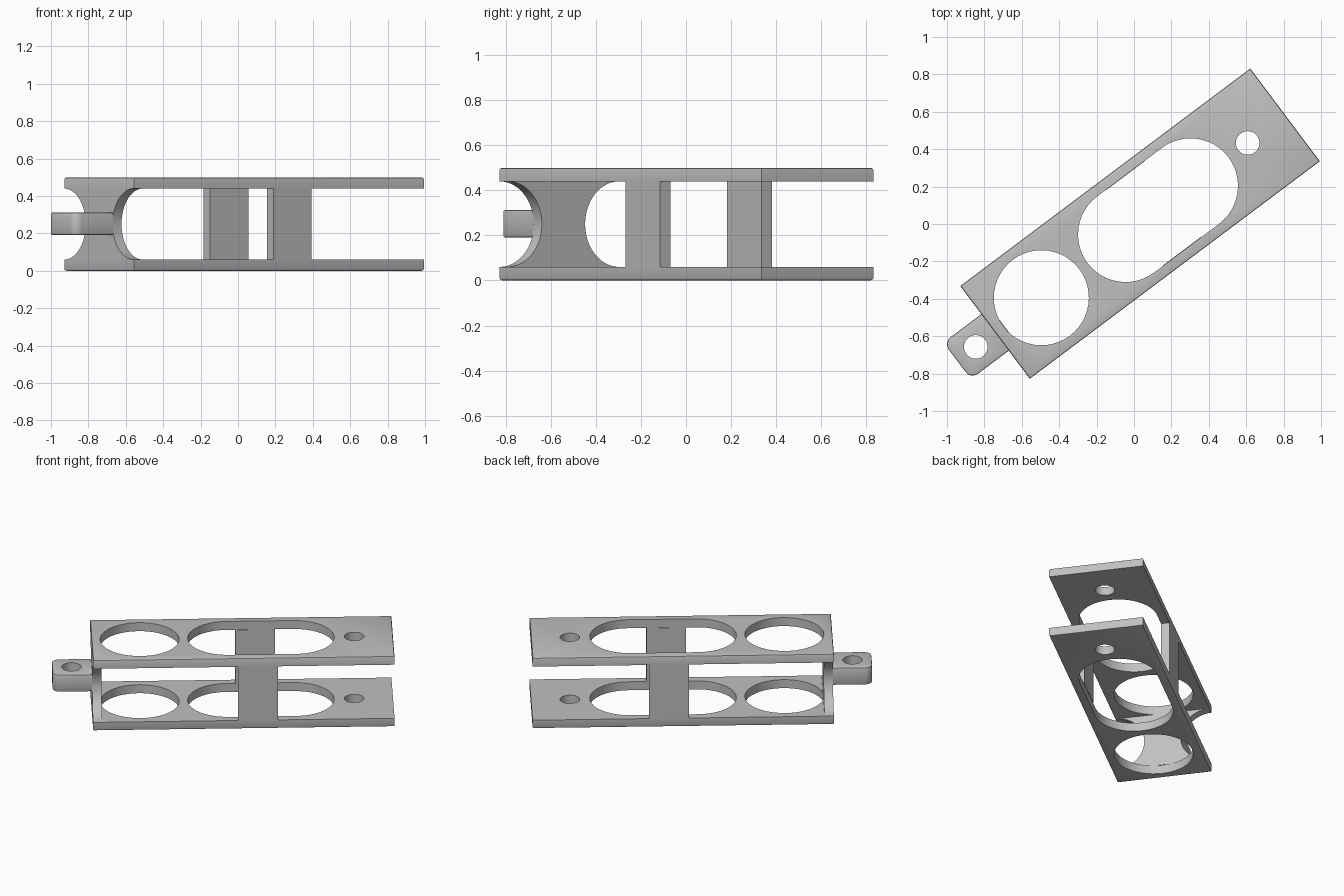
import bpy, bmesh, math
from mathutils import Matrix, Vector

cube = bpy.data.objects.get("Cube")
if cube:
    bpy.data.objects.remove(cube, do_unlink=True)

TURN = math.atan2(3, 4)          # whole model is turned about z
S0, S1 = -0.942, 0.996           # plate ends, along the length
MID, HALF = -0.018, 0.31         # centre line and half width
HEIGHT, THICK = 0.5, 0.06
HOLE, PIN = 0.254, 0.063         # large and small hole radii

grey = bpy.data.materials.new("light_grey")
grey.use_nodes = True
grey.diffuse_color = (0.53, 0.53, 0.53, 1)
grey.node_tree.nodes["Principled BSDF"].inputs["Base Color"].default_value = grey.diffuse_color


def add_object(name, bm):
    bmesh.ops.recalc_face_normals(bm, faces=bm.faces)
    mesh = bpy.data.meshes.new(name)
    bm.to_mesh(mesh)
    bm.free()
    mesh.materials.append(grey)
    ob = bpy.data.objects.new(name, mesh)
    ob.rotation_euler.z = TURN
    bpy.context.collection.objects.link(ob)
    return ob


def prism(points, offset):
    """Extrude a closed outline along the offset vector."""
    bm = bmesh.new()
    face = bm.faces.new([bm.verts.new(p) for p in points])
    grown = bmesh.ops.extrude_face_region(bm, geom=[face])["geom"]
    verts = [g for g in grown if isinstance(g, bmesh.types.BMVert)]
    bmesh.ops.translate(bm, verts=verts, vec=offset)
    return bm


def box(low, high):
    low, high = Vector(low), Vector(high)
    bm = bmesh.new()
    bmesh.ops.create_cube(bm, size=1)
    bmesh.ops.scale(bm, verts=bm.verts, vec=high - low)
    bmesh.ops.translate(bm, verts=bm.verts, vec=(low + high) / 2)
    return bm


def bevel(bm, edges, width, segments):
    bmesh.ops.bevel(bm, geom=edges, offset=width, segments=segments,
                    profile=0.5, affect='EDGES')


def slot_outline(a, b, radius, n=24):
    """Round-ended outline from a to b along the length; a circle if a == b."""
    pts = []
    for centre, start in ((b, -math.pi / 2), (a, math.pi / 2)):
        for i in range(n + (a != b)):
            ang = start + math.pi * i / n
            pts.append((centre + radius * math.cos(ang), MID + radius * math.sin(ang), -0.2))
    return pts


def cut(ob, a, b, radius):
    cutter = add_object("hole_cutter", prism(slot_outline(a, b, radius), (0, 0, 1)))
    cutter.hide_render = True
    mod = ob.modifiers.new("hole", 'BOOLEAN')
    mod.operation, mod.solver, mod.object = 'DIFFERENCE', 'EXACT', cutter
    select(ob)
    bpy.ops.object.modifier_apply(modifier=mod.name)
    bpy.data.objects.remove(cutter, do_unlink=True)


def select(ob):
    bpy.ops.object.select_all(action='DESELECT')
    ob.select_set(True)
    bpy.context.view_layer.objects.active = ob


parts = []

# Bottom and top plates, outer rims softened, each with three openings
for name, z, rim in (("bottom_plate", 0, 0), ("top_plate", HEIGHT - THICK, HEIGHT)):
    bm = box((S0, MID - HALF, z), (S1, MID + HALF, z + THICK))
    bevel(bm, [e for e in bm.edges if all(abs(v.co.z - rim) < 1e-4 for v in e.verts)], 0.01, 2)
    plate = add_object(name, bm)
    cut(plate, -0.633, -0.633, HOLE)
    cut(plate, -0.07, 0.364, HOLE)
    cut(plate, 0.746, 0.746, PIN)
    parts.append(plate)

# Side posts joining the plates
for name, side in (("left_post", -1), ("right_post", 1)):
    t = sorted((MID + side * HALF, MID + side * (HALF - 0.058)))
    parts.append(add_object(name, box((-0.01, t[0], THICK), (0.246, t[1], HEIGHT - THICK))))

# End wall, waisted by a half circle on each side
waist = HEIGHT / 2 - THICK
outline = []
for side in (1, -1):
    for i in range(33):
        ang = math.pi * i / 32
        outline.append((S0, MID + side * (HALF - waist * math.sin(ang)),
                        HEIGHT / 2 - side * waist * math.cos(ang)))
parts.append(add_object("end_wall", prism(outline, (0.06, 0, 0))))

# Rounded lug on the end wall with a pin hole
bm = box((-1.195, MID - 0.122, 0.191), (S0, MID + 0.122, 0.312))
bevel(bm, [e for e in bm.edges if all(v.co.x < -1.1 for v in e.verts)
           and abs(e.verts[0].co.z - e.verts[1].co.z) > 0.05], 0.047, 6)
bevel(bm, [e for e in bm.edges if abs(e.verts[0].co.z - e.verts[1].co.z) < 1e-4
           and sum(v.co.x for v in e.verts) / 2 < S0 - 0.01], 0.007, 2)
lug = add_object("lug", bm)
cut(lug, -1.071, -1.071, PIN)
parts.append(lug)

for ob in parts:
    select(ob)
    bpy.ops.object.shade_smooth_by_angle(angle=math.radians(35))
